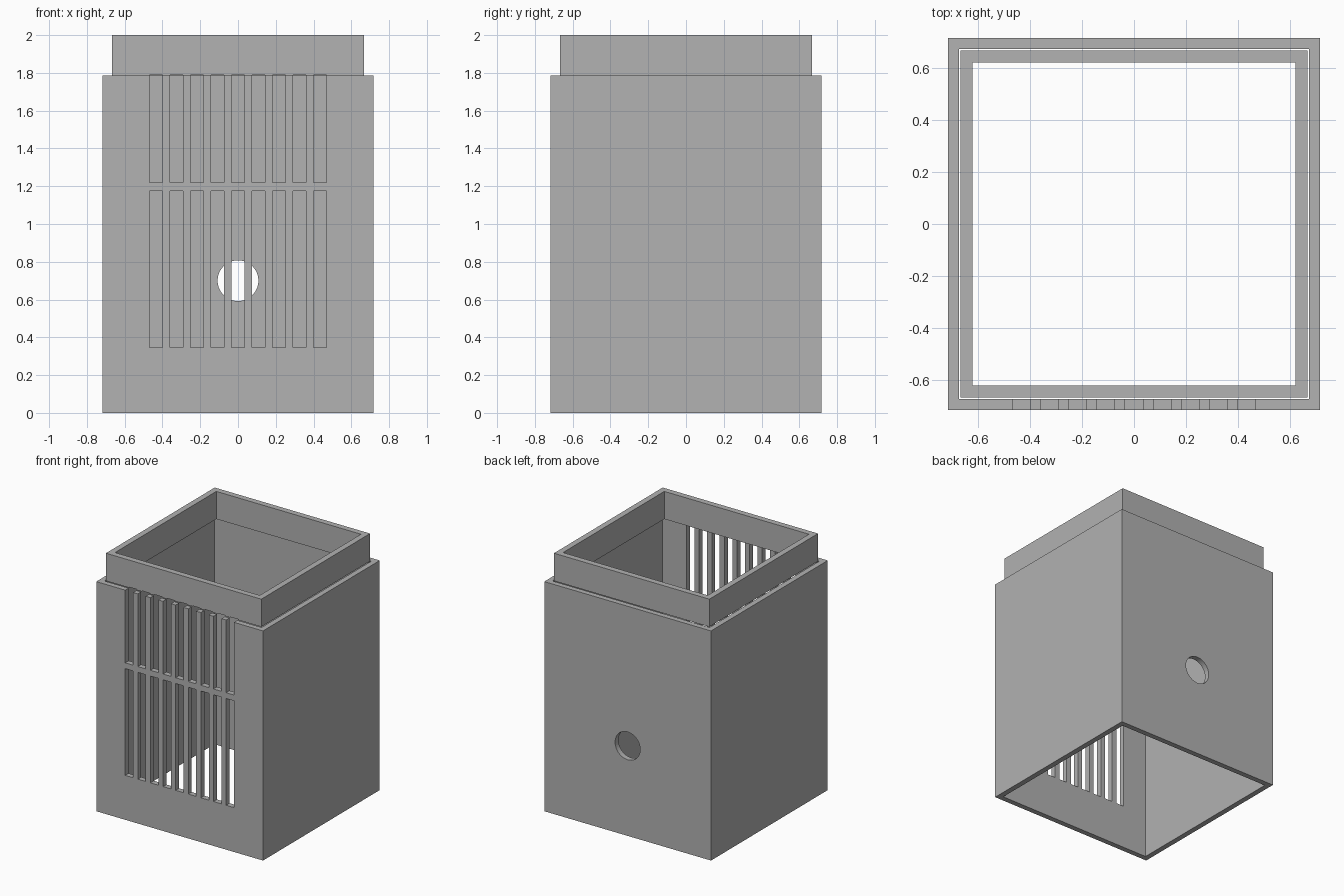
import bpy, bmesh
from mathutils import Matrix

cube = bpy.data.objects.get("Cube")
if cube:
    bpy.data.objects.remove(cube, do_unlink=True)

WALL_TOP = 1.785

grey = bpy.data.materials.new("plain_grey")
grey.use_nodes = True
COLOUR = (0.445, 0.445, 0.445, 1)
grey.diffuse_color = COLOUR
grey.node_tree.nodes["Principled BSDF"].inputs["Base Color"].default_value = COLOUR


def make_object(name, bm):
    bmesh.ops.recalc_face_normals(bm, faces=bm.faces)
    mesh = bpy.data.meshes.new(name)
    bm.to_mesh(mesh)
    bm.free()
    mesh.materials.append(grey)
    obj = bpy.data.objects.new(name, mesh)
    bpy.context.collection.objects.link(obj)
    return obj


def square_tube(name, outer, inner, z0, z1):
    """Open square sleeve made from a flat ring pulled upwards."""
    bm = bmesh.new()
    corners = [(-1, -1), (1, -1), (1, 1), (-1, 1)]
    rings = [[bm.verts.new((x * r, y * r, z0)) for x, y in corners]
             for r in (outer, inner)]
    for i in range(4):
        j = (i + 1) % 4
        bm.faces.new((rings[0][i], rings[0][j], rings[1][j], rings[1][i]))
    result = bmesh.ops.extrude_face_region(bm, geom=bm.faces[:])
    top = [v for v in result["geom"] if isinstance(v, bmesh.types.BMVert)]
    bmesh.ops.translate(bm, verts=top, vec=(0, 0, z1 - z0))
    return make_object(name, bm)


def add_box(bm, x, y, z):
    spans = (x, y, z)
    centre = [(a + b) / 2 for a, b in spans]
    size = [b - a for a, b in spans]
    matrix = Matrix.Translation(centre) @ Matrix.Diagonal((*size, 1))
    bmesh.ops.create_cube(bm, size=1, matrix=matrix)


def cut(target, cutter):
    mod = target.modifiers.new("cut", "BOOLEAN")
    mod.operation = "DIFFERENCE"
    mod.solver = "EXACT"
    mod.object = cutter
    cutter.hide_render = True
    bpy.context.view_layer.objects.active = target
    bpy.ops.object.modifier_apply(modifier=mod.name)


# Main housing and the raised collar inside its rim
housing = square_tube("housing", 0.717, 0.675, 0, WALL_TOP)
collar = square_tube("collar", 0.668, 0.622, WALL_TOP, 2)

# Two rows of front vent slots, the upper row open at the rim
bm = bmesh.new()
for i in range(-4, 5):
    x = i * 0.1085
    for z in ((0.345, 1.175), (1.22, 1.79)):
        add_box(bm, (x - 0.034, x + 0.034), (-0.8, -0.64), z)
slots = make_object("slot_cutter", bm)
cut(housing, slots)
cut(collar, slots)

# Round cable hole in the back wall
bm = bmesh.new()
bmesh.ops.create_cone(bm, cap_ends=True, segments=48, radius1=0.108,
                      radius2=0.108, depth=0.3,
                      matrix=Matrix.Translation((0, 0.7, 0.7))
                      @ Matrix.Rotation(1.570796, 4, "X"))
hole = make_object("hole_cutter", bm)
cut(housing, hole)

for helper in (slots, hole):
    bpy.data.objects.remove(helper, do_unlink=True)
